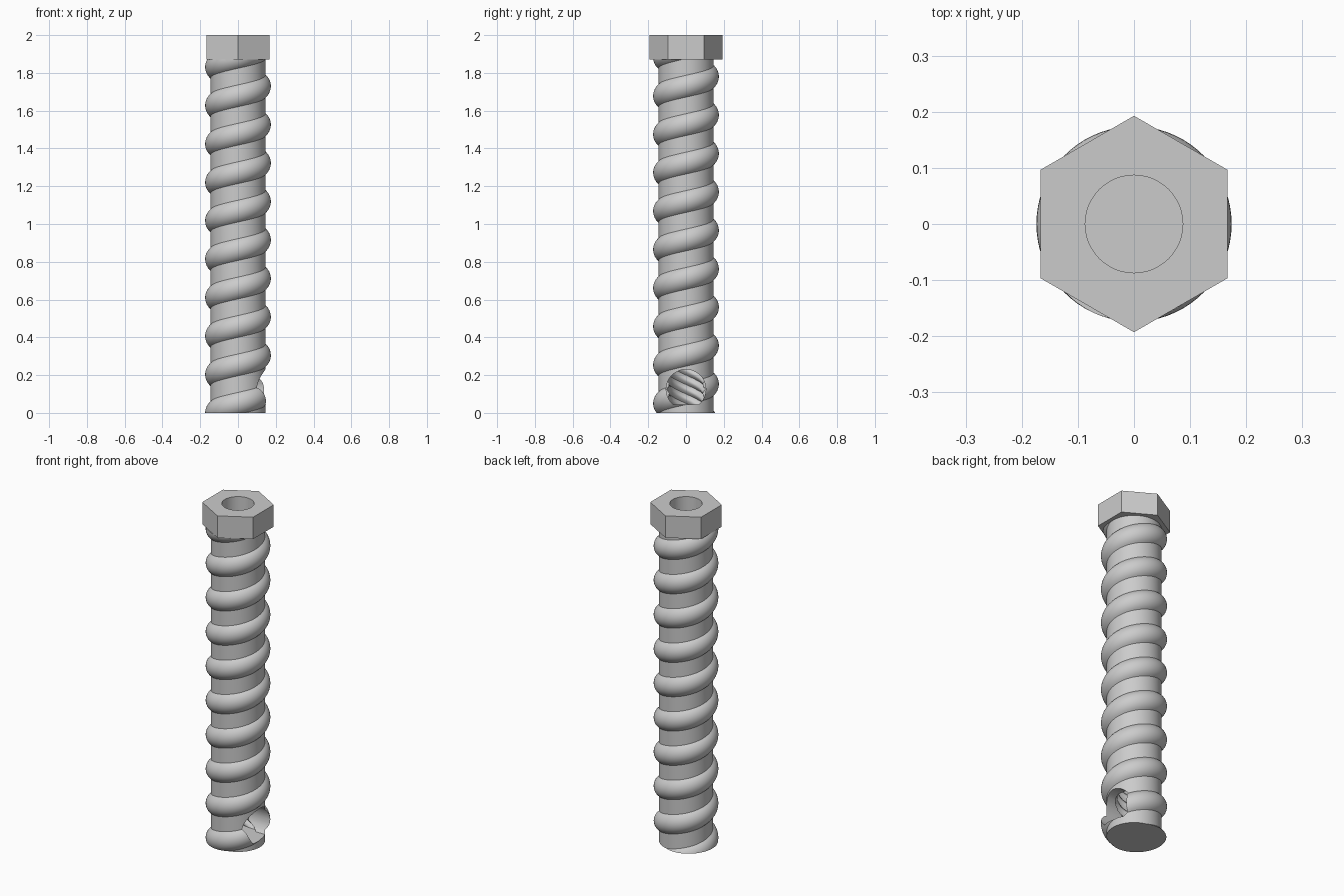
import bpy, bmesh, math
from math import pi, sin, cos, sqrt, tau

if "Cube" in bpy.data.objects:
    bpy.data.objects.remove(bpy.data.objects["Cube"])

steel = bpy.data.materials.new("plain grey")
steel.use_nodes = True
GREY = (0.6, 0.6, 0.6, 1)
steel.diffuse_color = GREY
steel.node_tree.nodes["Principled BSDF"].inputs["Base Color"].default_value = GREY

PITCH, CORE, HEAD_Z, FLOOR = 0.2035, 0.145, 1.87, 0.045


def make_object(name, bm):
    bmesh.ops.recalc_face_normals(bm, faces=bm.faces)
    mesh = bpy.data.meshes.new(name)
    bm.to_mesh(mesh)
    bm.free()
    mesh.materials.append(steel)
    obj = bpy.data.objects.new(name, mesh)
    bpy.context.collection.objects.link(obj)
    return obj


def slice_flat(bm, z, side):
    """Cut away everything beyond a level plane and close the cut."""
    geom = bm.verts[:] + bm.edges[:] + bm.faces[:]
    bmesh.ops.bisect_plane(bm, geom=geom, plane_co=(0, 0, z), plane_no=(0, 0, side), clear_outer=True)
    rim = [e for e in bm.edges if e.is_boundary and all(abs(v.co.z - z) < 1e-5 for v in e.verts)]
    bmesh.ops.holes_fill(bm, edges=rim, sides=0)


def cut(obj, cutter):
    mod = obj.modifiers.new("cut", "BOOLEAN")
    mod.operation, mod.solver, mod.object = "DIFFERENCE", "EXACT", cutter
    bpy.context.view_layer.objects.active = obj
    bpy.ops.object.modifier_apply(modifier=mod.name)


def smooth(obj, degrees):
    bpy.ops.object.select_all(action="DESELECT")
    obj.select_set(True)
    bpy.context.view_layer.objects.active = obj
    bpy.ops.object.shade_smooth_by_angle(angle=math.radians(degrees))


# Threaded shaft: a rounded ridge wound once per pitch round a plain core
def threaded_shaft():
    bm = bmesh.new()
    cols, ball, ring = 72, 0.072, 0.102
    half = sqrt(ball ** 2 - (CORE - ring) ** 2)
    limit = math.asin(half / ball)
    steps = 12
    profile = []
    for i in range(steps + 1):
        a = -limit + 2 * limit * i / steps
        profile.append((ball * sin(a), ring + ball * cos(a)))
    per_turn = len(profile)
    rows = []
    for turn in range(-2, 11):
        for dz, r in profile:
            base = 0.305 + (turn - 1) * PITCH + dz
            rows.append([bm.verts.new((r * cos(tau * j / cols), r * sin(tau * j / cols),
                                       base + PITCH * j / cols)) for j in range(cols)])
    for i in range(len(rows) - 1):
        for j in range(cols - 1):
            bm.faces.new((rows[i][j], rows[i][j + 1], rows[i + 1][j + 1], rows[i + 1][j]))
        # the last column joins the first one a full turn higher
        if i + per_turn + 1 < len(rows):
            up = i + per_turn
            bm.faces.new((rows[i][-1], rows[up][0], rows[up + 1][0], rows[i + 1][-1]))
    slice_flat(bm, 0, -1)
    slice_flat(bm, HEAD_Z, 1)
    return make_object("threaded_shaft", bm)


# Bore with six twisted rounded ribs
def ribbed_bore():
    bm = bmesh.new()
    ribs, per_rib, levels, lead = 6, 8, 110, 0.3
    n = ribs * per_rib
    top = HEAD_Z + 0.05
    rings = []
    for k in range(levels + 1):
        z = FLOOR + (top - FLOOR) * k / levels
        ring = []
        for j in range(n):
            a = tau * j / n + tau * z / lead
            r = 0.106 - 0.016 * sin(pi * (j % per_rib) / per_rib)
            ring.append(bm.verts.new((r * cos(a), r * sin(a), z)))
        rings.append(ring)
    for low, high in zip(rings, rings[1:]):
        for j in range(n):
            m = (j + 1) % n
            bm.faces.new((low[j], low[m], high[m], high[j]))
    bm.faces.new(rings[0])
    bm.faces.new(rings[-1])
    return make_object("bore_cutter", bm)


# Round side window with a flat sill
def side_window():
    bm = bmesh.new()
    bmesh.ops.create_cone(bm, cap_ends=True, segments=48, radius1=0.105, radius2=0.105, depth=0.3)
    for v in bm.verts:
        x, y, z = v.co
        v.co = (z + 0.15, y, x + 0.125)
    slice_flat(bm, FLOOR, -1)
    return make_object("window_cutter", bm)


# Hexagonal head with a round hole
def hex_head():
    bm = bmesh.new()
    sides, per_side, hole = 6, 8, 0.087
    n = sides * per_side
    apothem = 0.167

    def loop(radius, z):
        return [bm.verts.new((radius * cos(tau * j / n), radius * sin(tau * j / n), z)) for j in range(n)]

    def hexagon(z):
        verts = []
        for j in range(n):
            a = tau * j / n
            off = (a + pi / 6) % (pi / 3) - pi / 6
            r = apothem / cos(off)
            verts.append(bm.verts.new((r * cos(a), r * sin(a), z)))
        return verts

    loops = [hexagon(HEAD_Z), hexagon(2), loop(hole, 2), loop(hole, HEAD_Z)]
    for i, low in enumerate(loops):
        high = loops[(i + 1) % len(loops)]
        for j in range(n):
            m = (j + 1) % n
            bm.faces.new((low[j], low[m], high[m], high[j]))
    return make_object("hex_head", bm)


shaft = threaded_shaft()
for cutter in (ribbed_bore(), side_window()):
    cut(shaft, cutter)
    bpy.data.objects.remove(cutter)
smooth(shaft, 25)
smooth(hex_head(), 30)
